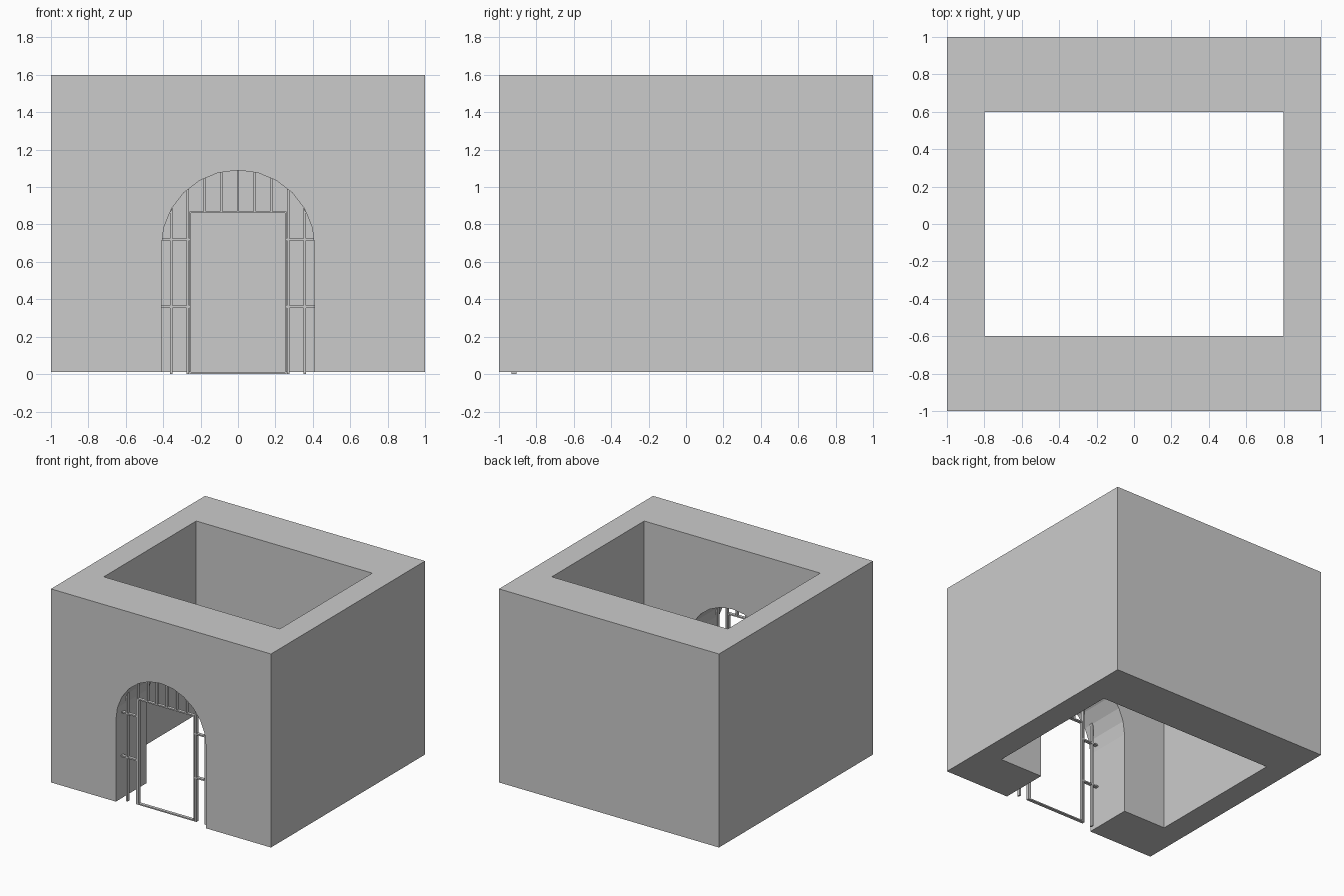
import bpy, bmesh, math

if "Cube" in bpy.data.objects:
    bpy.data.objects.remove(bpy.data.objects["Cube"])

R, SPRING, SEG = 0.41, 0.68, 12      # arch radius, spring height, facets
GATE_Y, DEPTH, BAR = -0.92, 0.026, 0.013


def box(name, x0, x1, y0, y1, z0, z1):
    bm = bmesh.new()
    bmesh.ops.create_cube(bm, size=1)
    for v in bm.verts:
        v.co.x = x1 if v.co.x > 0 else x0
        v.co.y = y1 if v.co.y > 0 else y0
        v.co.z = z1 if v.co.z > 0 else z0
    return finish(name, bm)


def finish(name, bm):
    bmesh.ops.recalc_face_normals(bm, faces=bm.faces)
    me = bpy.data.meshes.new(name)
    bm.to_mesh(me)
    bm.free()
    ob = bpy.data.objects.new(name, me)
    bpy.context.collection.objects.link(ob)
    return ob


def cut(target, cutter):
    m = target.modifiers.new("cut", 'BOOLEAN')
    m.operation, m.solver, m.object = 'DIFFERENCE', 'EXACT', cutter
    bpy.context.view_layer.objects.active = target
    bpy.ops.object.modifier_apply(modifier=m.name)
    bpy.data.objects.remove(cutter)


def arch_z(x):
    """Height of the faceted arch above x."""
    pts = [(R * math.cos(math.pi * i / SEG), SPRING + R * math.sin(math.pi * i / SEG))
           for i in range(SEG + 1)]
    for (xa, za), (xb, zb) in zip(pts, pts[1:]):
        if xb <= x <= xa:
            return za + (zb - za) * (x - xa) / (xb - xa)
    return SPRING


# Thick open-topped walls
walls = box("walls", -1, 1, -1, 1, 0.01, 1.6)
cut(walls, box("room_cutter", -0.8, 0.8, -0.6, 0.6, -0.5, 2))

# Arched doorway through the front wall
bm = bmesh.new()
profile = [(R, -0.5)] + [(R * math.cos(math.pi * i / SEG), SPRING + R * math.sin(math.pi * i / SEG))
                         for i in range(SEG + 1)] + [(-R, -0.5)]
face = bm.faces.new([bm.verts.new((x, -1.2, z)) for x, z in profile])
ext = bmesh.ops.extrude_face_region(bm, geom=[face])
bmesh.ops.translate(bm, vec=(0, 1.2, 0),
                    verts=[g for g in ext["geom"] if isinstance(g, bmesh.types.BMVert)])
cut(walls, finish("arch_cutter", bm))


def bar(name, x0, x1, z0, z1):
    return box(name, x0, x1, GATE_Y - DEPTH / 2, GATE_Y + DEPTH / 2, z0, z1)


def upright(name, x, z0):
    """Vertical bar whose top follows the arch."""
    ob = bar(name, x - BAR / 2, x + BAR / 2, z0, 1)
    for v in ob.data.vertices:
        if v.co.z > 0.95:
            v.co.z = arch_z(v.co.x)


# Door frame
bar("frame_sill", -0.26, 0.26, 0, 0.01)
bar("frame_head", -0.26, 0.26, 0.86, 0.87)

for side, s in (("left", -1), ("right", 1)):
    a, b = sorted((s * 0.25, s * 0.26))
    bar(f"frame_post_{side}", a, b, 0.01, 0.86)
    # Side uprights and rails
    for i, x in enumerate((0.269, 0.357)):
        upright(f"side_upright_{side}_{i}", s * x, 0)
    a, b = sorted((s * 0.26, s * R))
    for i, z in enumerate((0.36, 0.72)):
        edge = b if z < SPRING else b - (0.004 if s > 0 else 0)
        bar(f"side_rail_{side}_{i}", a, edge, z - 0.0055, z + 0.0055)

# Short bars above the door
for i in range(-2, 3):
    upright(f"transom_bar_{i + 2}", i * 0.089, 0.87)
